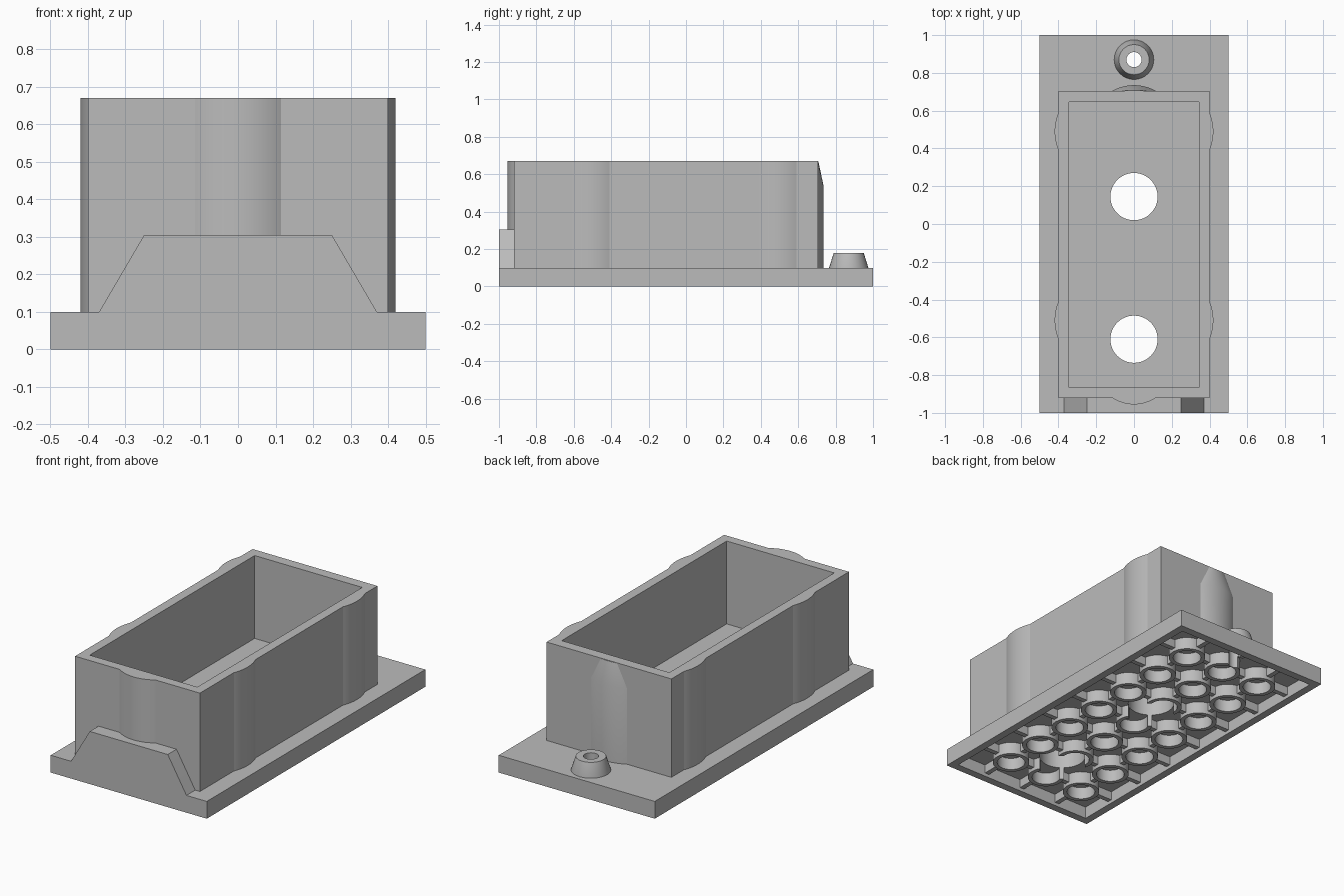
import bpy, bmesh
from math import cos, sin, pi, atan, asin, radians

if "Cube" in bpy.data.objects:
    bpy.data.objects.remove(bpy.data.objects["Cube"])

grey = bpy.data.materials.new("plain grey")
grey.use_nodes = True
grey.diffuse_color = (0.5, 0.5, 0.5, 1)
grey.node_tree.nodes["Principled BSDF"].inputs["Base Color"].default_value = (0.5, 0.5, 0.5, 1)


def loft(bm, rings, closed=False):
    """Skin a row of point rings; cap the ends, or join last to first."""
    vs = [[bm.verts.new(p) for p in r] for r in rings]
    n = len(vs[0])
    for a, b in zip(vs, vs[1:] + (vs[:1] if closed else [])):
        for i in range(n):
            j = (i + 1) % n
            bm.faces.new((a[i], a[j], b[j], b[i]))
    if not closed:
        bm.faces.new(vs[0])
        bm.faces.new(vs[-1])


def make(name, *lofts):
    bm = bmesh.new()
    for rings, closed in lofts:
        loft(bm, rings, closed)
    bmesh.ops.recalc_face_normals(bm, faces=bm.faces)
    mesh = bpy.data.meshes.new(name)
    bm.to_mesh(mesh)
    bm.free()
    mesh.materials.append(grey)
    ob = bpy.data.objects.new(name, mesh)
    bpy.context.collection.objects.link(ob)
    return ob


def block(x0, x1, y0, y1, z0, z1):
    base = [(x0, y0), (x1, y0), (x1, y1), (x0, y1)]
    return [[(x, y, z) for x, y in base] for z in (z0, z1)], False


def circle(x, y, z, r, n=32):
    return [(x + r * cos(2 * pi * i / n), y + r * sin(2 * pi * i / n), z) for i in range(n)]


def arc(w, h, n=14):
    """Shallow circular bulge: (along, out) pairs over half-width w, height h."""
    r = (w * w + h * h) / (2 * h)
    a = asin(w / r)
    return [(r * sin(t), r * cos(t) - r + h) for t in (a * (2 * i / n - 1) for i in range(n + 1))]


def finish(ob, cutters=()):
    bpy.ops.object.select_all(action='DESELECT')
    ob.select_set(True)
    bpy.context.view_layer.objects.active = ob
    for c in cutters:
        m = ob.modifiers.new("cut", 'BOOLEAN')
        m.operation, m.solver, m.object = 'DIFFERENCE', 'EXACT', c
        bpy.ops.object.modifier_apply(modifier=m.name)
    bpy.ops.object.shade_smooth_by_angle(angle=radians(20))


# Cutters
HOLES = [(0.145, 0.125), (-0.61, 0.125), (0.87, 0.04)]
holes = [make("hole_cutter", ([circle(0, y, z, r, 48) for z in (-0.5, 1)], False)) for y, r in HOLES]
recess = make("recess_cutter", block(-0.455, 0.455, -0.955, 0.955, -0.5, 0.07))
cavity = make("cavity_cutter", block(-0.345, 0.345, -0.865, 0.645, 0.19, 1))

# Base plate, hollow underneath
finish(make("base_plate", block(-0.5, 0.5, -1, 1, 0, 0.1)), [recess] + holes)

# Open box with shallow bulges on the front and long sides
W, FRONT, BACK = 0.4, -0.92, 0.705
outline = [(-W, FRONT)] + [(s, FRONT - d) for s, d in arc(0.115, 0.035)] + [(W, FRONT)]
for y in (-0.51, 0.49):
    outline += [(W + d, y + s) for s, d in arc(0.1, 0.02)]
outline += [(W, BACK), (-W, BACK)]
for y in (0.49, -0.51):
    outline += [(-W - d, y - s) for s, d in arc(0.1, 0.02)]
box = make("open_box", ([[(x, y, z) for x, y in outline] for z in (0.09, 0.67)], False))
finish(box, [cavity] + holes[:2])

# Back bulge, tapering into the wall at the top
rings = []
for z, k, h in ((0.09, 1, 0.03), (0.54, 1, 0.03), (0.668, 0.45, 0.003)):
    pts = arc(0.115 * k, h)
    rings.append([(pts[0][0], BACK - 0.02, z)] + [(s, BACK + d, z) for s, d in pts]
                 + [(pts[-1][0], BACK - 0.02, z)])
finish(make("back_bulge", (rings, False)))

# Front tongue
trapezoid = [(-0.375, 0.09), (0.375, 0.09), (0.37, 0.1), (0.25, 0.305), (-0.25, 0.305), (-0.37, 0.1)]
finish(make("front_tongue", ([[(x, y, z) for x, z in trapezoid] for y in (-1, -0.91)], False)))

# Tapered boss with a drilled hole
boss = make("boss", ([circle(0, 0.87, z, r) for z, r in ((0.09, 0.105), (0.1, 0.105), (0.18, 0.08))], False))
finish(boss, holes[2:])

# Underside tubes
PITCH = 0.25
cols = [PITCH * i for i in range(-1, 2)]
rows = [PITCH * j for j in range(-3, 4)]
tubes = [([circle(x, y, z, r) for z, r in ((0, 0.1), (0.08, 0.1), (0.08, 0.076), (0, 0.076))], True)
         for x in cols for y in rows]
finish(make("underside_tubes", *tubes), holes)

# Ribs between neighbouring tubes and out to the rim
T, Z0, Z1, GAP = 0.014, 0.02, 0.08, 0.09


def spans(centres, wall):
    starts = [-wall] + [c + GAP for c in centres]
    ends = [c - GAP for c in centres] + [wall]
    return list(zip(starts, ends))


ribs = [block(a, b, y - T, y + T, Z0, Z1) for y in rows for a, b in spans(cols, 0.47)]
ribs += [block(x - T, x + T, a, b, Z0, Z1) for x in cols for a, b in spans(rows, 0.97)]
finish(make("underside_ribs", *ribs), holes)

# Remove the cutters
for c in holes + [recess, cavity]:
    bpy.data.objects.remove(c)
